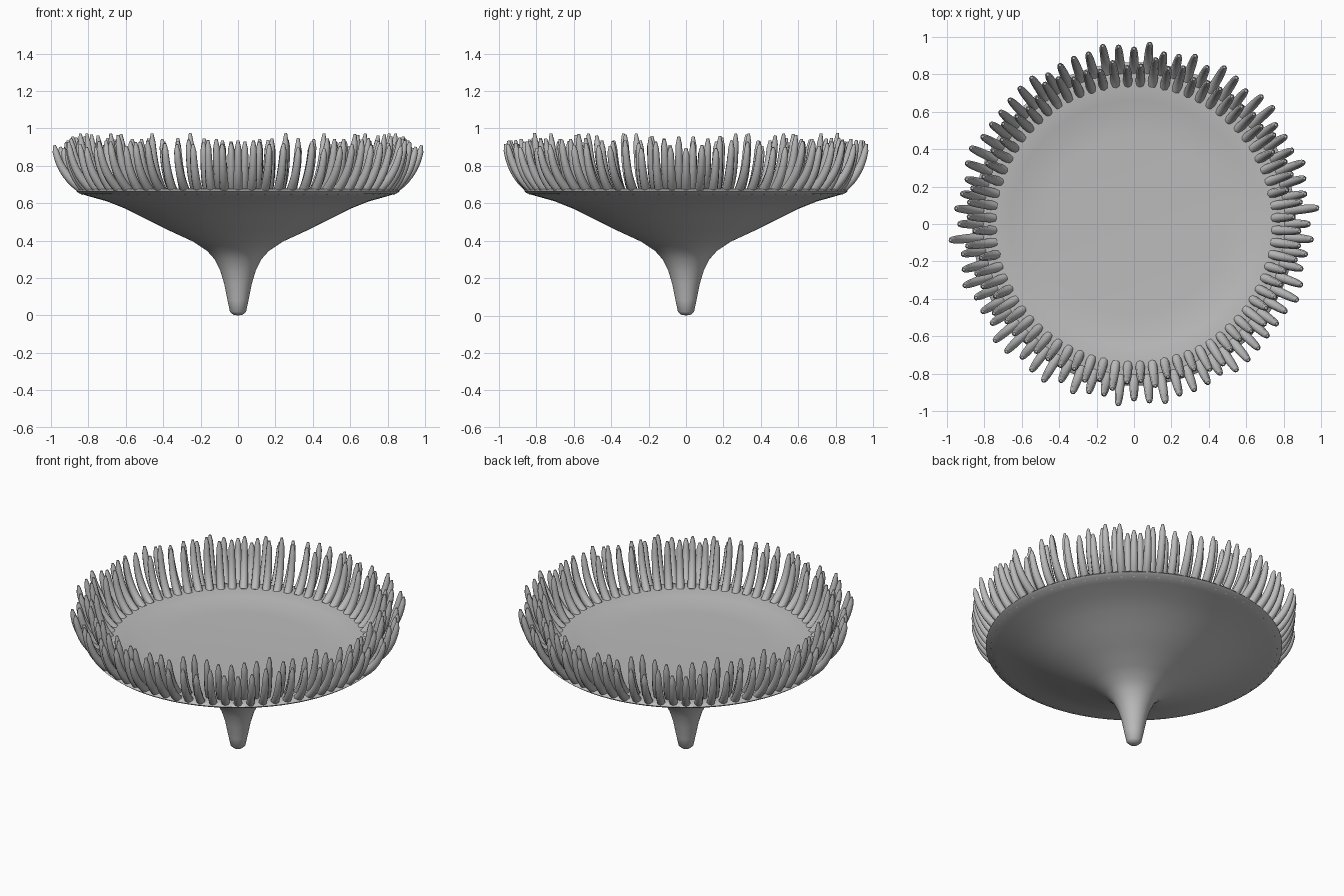
import bpy, bmesh, math, random
from mathutils import Vector, Matrix

if "Cube" in bpy.data.objects:
    bpy.data.objects.remove(bpy.data.objects["Cube"])
random.seed(4)

grey = bpy.data.materials.new("plain_grey")
grey.use_nodes = True
grey.diffuse_color = (0.5, 0.5, 0.5, 1)
grey.node_tree.nodes["Principled BSDF"].inputs["Base Color"].default_value = (0.5, 0.5, 0.5, 1)


def finish(name, bm, angle):
    bmesh.ops.recalc_face_normals(bm, faces=bm.faces)
    mesh = bpy.data.meshes.new(name)
    bm.to_mesh(mesh)
    bm.free()
    mesh.materials.append(grey)
    obj = bpy.data.objects.new(name, mesh)
    bpy.context.collection.objects.link(obj)
    bpy.ops.object.select_all(action='DESELECT')
    obj.select_set(True)
    bpy.context.view_layer.objects.active = obj
    bpy.ops.object.shade_smooth_by_angle(angle=math.radians(angle))
    return obj


# Stem and shallow dish, turned from one profile (radius, height)
profile = [(0, 0), (0.025, 0.004), (0.043, 0.02), (0.056, 0.08), (0.074, 0.17),
           (0.095, 0.24), (0.125, 0.3), (0.165, 0.345), (0.24, 0.395), (0.37, 0.455),
           (0.5, 0.52), (0.6, 0.57), (0.7, 0.61), (0.8, 0.638), (0.85, 0.653),
           (0.865, 0.665), (0.855, 0.675), (0.82, 0.68), (0.73, 0.68), (0.66, 0.668),
           (0.58, 0.655), (0.48, 0.65), (0, 0.65)]
bm = bmesh.new()
verts = [bm.verts.new((r, 0, z)) for r, z in profile]
edges = [bm.edges.new(pair) for pair in zip(verts, verts[1:])]
bmesh.ops.spin(bm, geom=verts + edges, cent=(0, 0, 0), axis=(0, 0, 1),
               angle=math.tau, steps=96)
bmesh.ops.remove_doubles(bm, verts=bm.verts, dist=0.0005)
finish("dish_and_stem", bm, 60)


def add_tentacle(bm, angle, base, reach, top, width, sides=8, rings=9):
    """Tapered tube that leans out of the rim and curls upward."""
    p0, p1, p2 = Vector((base, 0, 0.665)), Vector((base + reach * 0.85, 0, 0.75)), \
        Vector((base + reach, 0, top))
    turn = Matrix.Rotation(angle, 3, 'Z')
    loops = []
    for i in range(rings + 1):
        t = i / rings
        centre = p0 * (1 - t) ** 2 + p1 * 2 * t * (1 - t) + p2 * t * t
        along = ((p1 - p0) * (1 - t) + (p2 - p1) * t).normalized()
        out = Vector((along.z, 0, -along.x))
        radius = width * (1 - 0.4 * t * t) * (0.5 if i == rings else 1)
        loop = []
        for k in range(sides):
            a = math.tau * k / sides
            offset = out * math.cos(a) + Vector((0, 1, 0)) * math.sin(a)
            loop.append(bm.verts.new(turn @ (centre + offset * radius)))
        loops.append(loop)
    for low, high in zip(loops, loops[1:]):
        for k in range(sides):
            n = (k + 1) % sides
            bm.faces.new((low[k], low[n], high[n], high[k]))
    bm.faces.new(loops[0])
    bm.faces.new(loops[-1])


# Two staggered rings of tentacles, each half repeated by a half turn
def tentacle_ring(name, count, phase, base, reach, low, high):
    bm = bmesh.new()
    for i in range(count // 2):
        extra = 0.03 if i == 1 else random.uniform(-0.035, 0.02)
        top = random.uniform(low, high)
        for half in (0, math.pi):
            angle = math.tau * (i + phase) / count + half
            add_tentacle(bm, angle, base, reach + extra, top, 0.025)
    finish(name, bm, 70)


tentacle_ring("outer_tentacles", 72, 0, 0.82, 0.135, 0.89, 0.94)
tentacle_ring("inner_tentacles", 72, 0.5, 0.75, 0.12, 0.92, 0.975)
